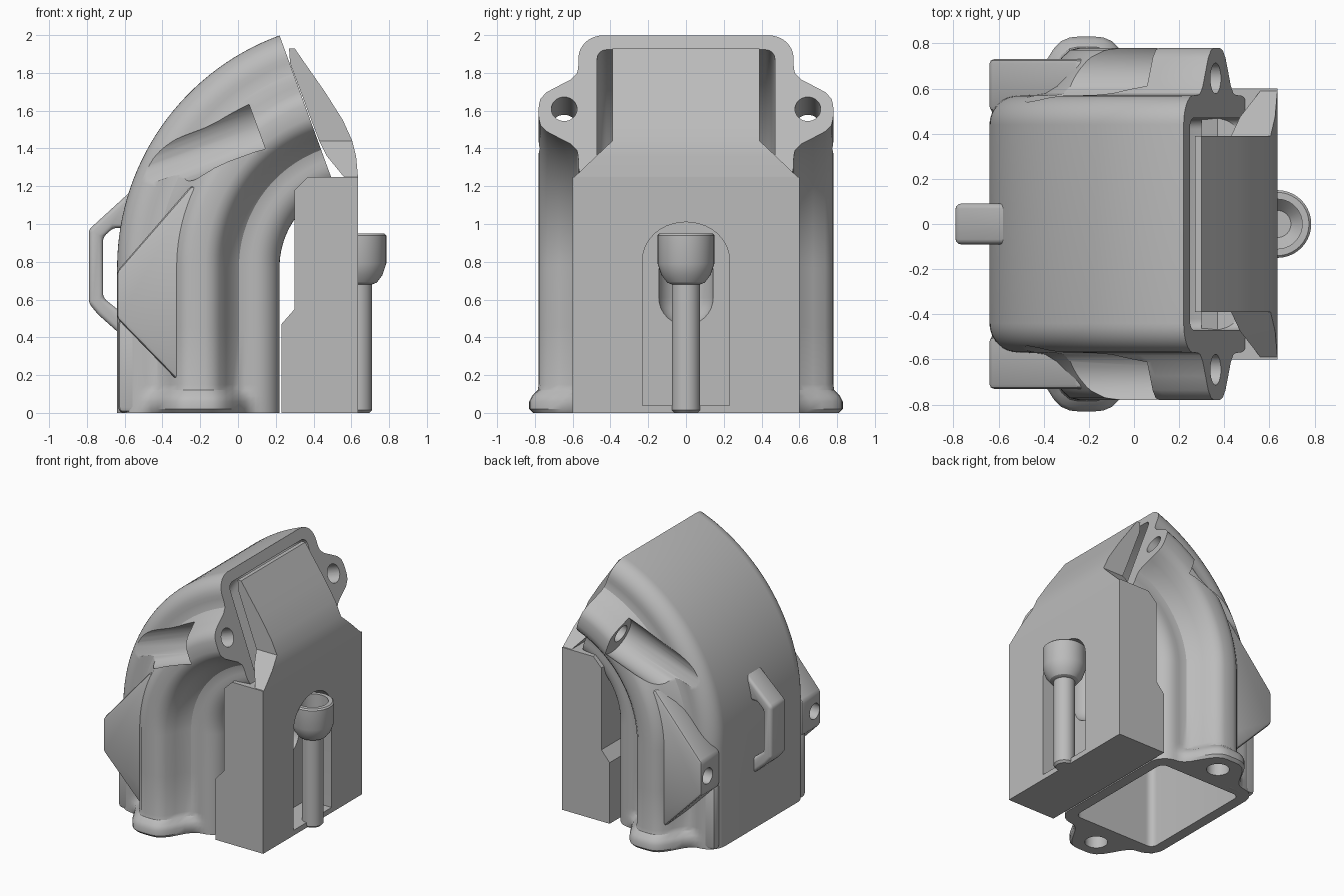
import bpy, bmesh, math
from mathutils import Vector

if "Cube" in bpy.data.objects:
    bpy.data.objects.remove(bpy.data.objects["Cube"], do_unlink=True)

grey = bpy.data.materials.new("plain grey")
grey.use_nodes = True
COLOUR = (0.5, 0.5, 0.5, 1)
grey.diffuse_color = COLOUR
grey.node_tree.nodes["Principled BSDF"].inputs["Base Color"].default_value = COLOUR


def finish(name, bm, angle=30):
    bmesh.ops.recalc_face_normals(bm, faces=bm.faces)
    mesh = bpy.data.meshes.new(name)
    bm.to_mesh(mesh)
    bm.free()
    mesh.materials.append(grey)
    mesh.shade_smooth()
    mesh.set_sharp_from_angle(angle=math.radians(angle))
    obj = bpy.data.objects.new(name, mesh)
    bpy.context.collection.objects.link(obj)
    return obj


def bake(obj):
    bpy.context.view_layer.update()
    deps = bpy.context.evaluated_depsgraph_get()
    mesh = bpy.data.meshes.new_from_object(obj.evaluated_get(deps))
    obj.modifiers.clear()
    obj.data = mesh
    mesh.shade_smooth()
    mesh.set_sharp_from_angle(angle=math.radians(30))


def cut(obj, cutters):
    for c in cutters:
        c.hide_render = True
        mod = obj.modifiers.new("cut", 'BOOLEAN')
        mod.operation, mod.solver, mod.object = 'DIFFERENCE', 'EXACT', c
    bake(obj)
    for c in cutters:
        bpy.data.objects.remove(c, do_unlink=True)


def bevel(obj, width, segments=3):
    mod = obj.modifiers.new("soft edges", 'BEVEL')
    mod.width, mod.segments, mod.limit_method = width, segments, 'ANGLE'
    bake(obj)


def rod(name, start, end, radius):
    start, end = Vector(start), Vector(end)
    axis = end - start
    bm = bmesh.new()
    bmesh.ops.create_cone(bm, cap_ends=True, segments=32, radius1=radius,
                          radius2=radius, depth=axis.length)
    turn = Vector((0, 0, 1)).rotation_difference(axis).to_matrix()
    bmesh.ops.rotate(bm, verts=bm.verts, matrix=turn)
    bmesh.ops.translate(bm, verts=bm.verts, vec=(start + end) / 2)
    return finish(name, bm)


def prism(name, points, place, low, high):
    """Extrude a 2D outline; place(a, b, depth) gives the 3D position."""
    bm = bmesh.new()
    ends = [[bm.verts.new(place(a, b, d)) for a, b in points] for d in (low, high)]
    for e in ends:
        bm.faces.new(e)
    for i in range(len(points)):
        j = (i + 1) % len(points)
        bm.faces.new((ends[0][i], ends[0][j], ends[1][j], ends[1][i]))
    return finish(name, bm)


def lathe(name, profile, x, segments=40):
    bm = bmesh.new()
    rings = []
    for r, z in profile:
        rings.append([bm.verts.new((x + r * math.cos(math.tau * k / segments),
                                    r * math.sin(math.tau * k / segments), z))
                      for k in range(segments)])
    for a, b in zip(rings, rings[1:]):
        for k in range(segments):
            m = (k + 1) % segments
            bm.faces.new((a[k], a[m], b[m], b[k]))
    bm.faces.new(rings[0])
    bm.faces.new(rings[-1])
    return finish(name, bm)


def side_plane(a, b, d):
    return (a, d, b)


# Bent duct: an eared section swept up and round a 70 degree bend
BEND_X, BEND_Z, RADIUS, TURN = 0.667, 0.77, 0.877, math.radians(70)


def section(half_u, half_v, corner, ear=0, ear_width=0.16, n=18):
    side = []
    for k in range(-n, n + 1):
        u = half_u * math.sin(math.pi / 2 * k / n)
        over = max(0, abs(u) - (half_u - corner))
        v = half_v - corner + math.sqrt(max(0, corner ** 2 - over ** 2))
        side.append((u, v + ear * math.exp(-(u / ear_width) ** 4)))
    return side + [(u, -v) for u, v in reversed(side)]


def along(u, v, z, angle):
    r = RADIUS + u
    return (BEND_X - r * math.cos(angle), v, z + r * math.sin(angle))


foot = [(0, 0.24, 0.2), (0.02, 0.26, 0.21), (0.06, 0.26, 0.21), (0.09, 0.245, 0.2),
        (0.12, 0.215, 0.17), (0.15, 0.21, 0.16), (0.45, 0.21, 0.16)]
stations = [(z, 0, e, w) for z, e, w in foot]
stations += [(BEND_Z, TURN * k / 30, 0.21, 0.16) for k in range(31)]
bm = bmesh.new()
skins = [[], []]
for z, angle, ear, width in stations:
    outer = section(0.43, 0.57, 0.13, ear, width)
    inner = section(0.35, 0.47, 0.05)
    for skin, pts in zip(skins, (outer, inner)):
        skin.append([bm.verts.new(along(u, v, z, angle)) for u, v in pts])
count = len(skins[0][0])
for i in range(count):
    j = (i + 1) % count
    for skin in skins:
        for a, b in zip(skin, skin[1:]):
            bm.faces.new((a[i], a[j], b[j], b[i]))
    for end in (0, -1):
        o, q = skins[0][end], skins[1][end]
        bm.faces.new((o[i], o[j], q[j], q[i]))
duct = finish("bent_duct", bm)

# Bolt holes and clearances behind the upper ears
normal = Vector((math.sin(TURN), 0, math.cos(TURN)))
cutters = []
for s in (-1, 1):
    ear = Vector((0.365, s * 0.645, 1.61))
    back = ear + Vector((0, s * 0.045, 0))
    cutters += [rod("clearance_cutter", back - normal * 0.28, back - normal * 1.3, 0.15),
                rod("ear_hole_cutter", ear + normal * 0.1, ear - normal * 0.4, 0.068),
                rod("foot_hole_cutter", (-0.21, s * 0.66, -0.1), (-0.21, s * 0.66, 0.4), 0.08)]
cut(duct, cutters)

# Side lugs with a hole through the tip
lug = [(-0.64, 0.5), (-0.64, 0.75), (-0.25, 1.2), (-0.1, 1.2), (-0.1, 0.17), (-0.32, 0.17)]
for s, label in ((-1, "right"), (1, "left")):
    part = prism(label + "_lug", lug, side_plane, s * 0.5, s * 0.73)
    bevel(part, 0.02, 2)
    cut(part, [rod("lug_hole_cutter", (-0.8, s * 0.65, 0.62), (-0.35, s * 0.65, 0.62), 0.06)])

# Rear corner filler below the lugs, continuing the flat back of the duct
for s, label in ((-1, "right"), (1, "left")):
    pad = prism(label + "_back_corner", [(-0.635, 0), (-0.635, 0.5), (-0.4, 0.5), (-0.4, 0)],
                side_plane, s * 0.48, s * 0.56)
    bevel(pad, 0.03, 2)

# Pull handle on the back
handle = prism("back_handle", [
    (-0.56, 1.18), (-0.79, 0.97), (-0.79, 0.58), (-0.74, 0.52), (-0.56, 0.36),
    (-0.56, 0.53), (-0.64, 0.55), (-0.715, 0.61), (-0.715, 0.93), (-0.66, 0.98),
    (-0.56, 0.98)], side_plane, -0.09, 0.09)
bevel(handle, 0.022)

# Front block with an arched slot
block = prism("front_block", [
    (0.23, 0), (0.635, 0), (0.635, 1.25), (0.37, 1.25), (0.30, 1.18), (0.30, 0.55),
    (0.23, 0.47)], side_plane, -0.6, 0.6)
arch = [(-0.23, 0.04), (0.23, 0.04)]
arch += [(0.23 * math.cos(math.pi * k / 20), 0.81 + 0.2 * math.sin(math.pi * k / 20))
         for k in range(21)]
slot = prism("slot_cutter", arch, lambda a, b, d: (d, a, b), 0.42, 0.8)
pocket = [(0.15 * math.sin(math.pi / 2 * k / 8), 0.61 - 0.15 * math.cos(math.pi / 2 * k / 8))
          for k in range(1, 9)] + [(0.15, 0.95)]
cut(block, [slot, lathe("pocket_cutter", pocket, 0.46)])

# Plug rising from the block into the duct mouth
bm = bmesh.new()
rings = []
for z, x0, x1, w in [(1.25, 0.56, 0.635, 0.59), (1.36, 0.47, 0.625, 0.475),
                     (1.44, 0.43, 0.605, 0.39), (1.55, 0.388, 0.555, 0.39),
                     (1.7, 0.332, 0.46, 0.39), (1.85, 0.276, 0.355, 0.39),
                     (1.93, 0.27, 0.3, 0.39)]:
    rings.append([bm.verts.new(p) for p in ((x0, -w, z), (x1, -w, z), (x1, w, z), (x0, w, z))])
for a, b in zip(rings, rings[1:]):
    for i in range(4):
        j = (i + 1) % 4
        bm.faces.new((a[i], a[j], b[j], b[i]))
bm.faces.new(rings[0])
bm.faces.new(rings[-1])
finish("mouth_plug", bm)

# Pin and hollow cup standing in the slot
lathe("slot_pin", [(0.06, 0), (0.075, 0.015), (0.075, 0.69)], 0.635)
lathe("pin_cup", [(0.075, 0.68), (0.10, 0.69), (0.13, 0.73), (0.15, 0.79), (0.15, 0.94),
                  (0.14, 0.95), (0.11, 0.95), (0.11, 0.82), (0.06, 0.76)], 0.635)
